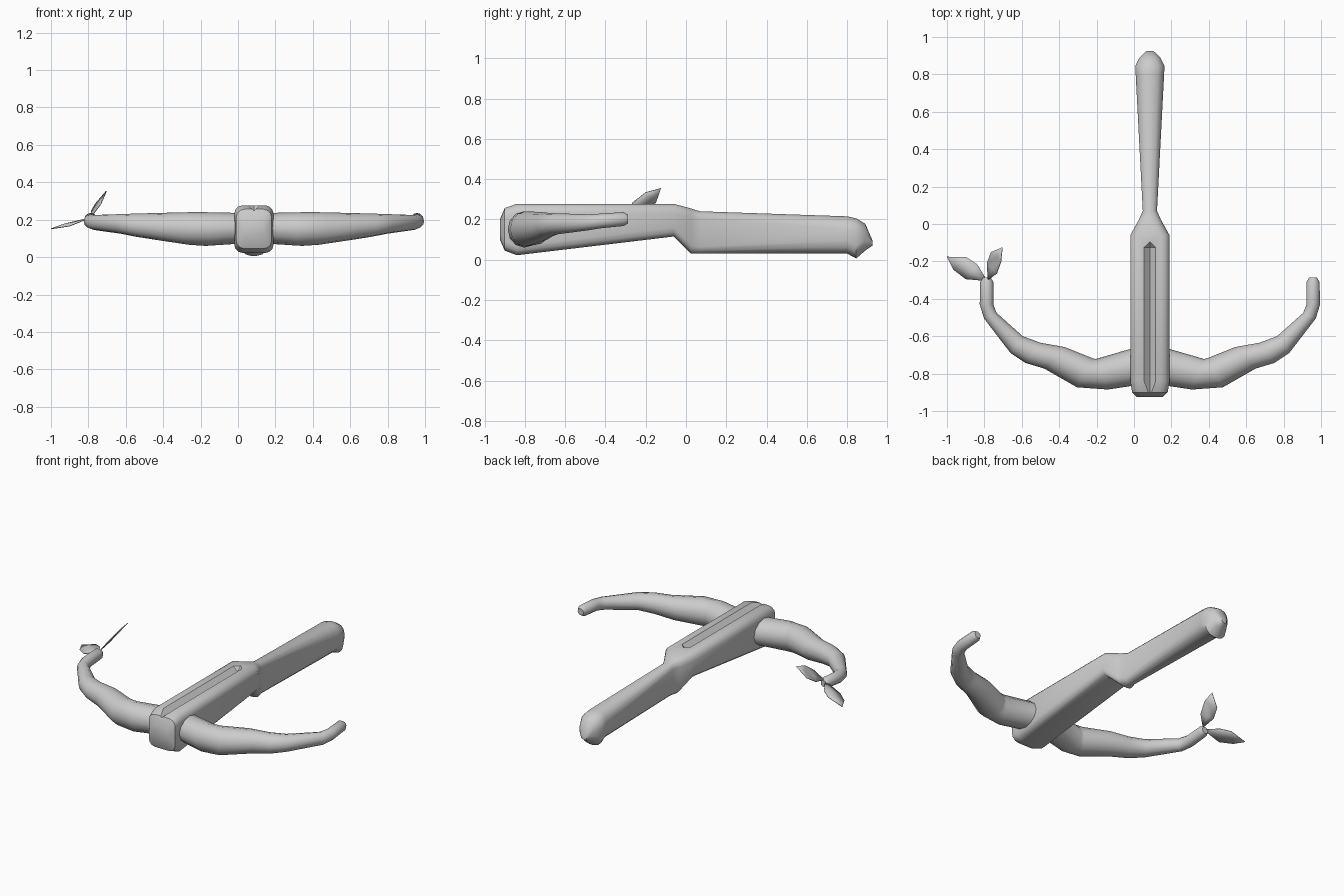
import bpy, bmesh, math
from mathutils import Vector

if "Cube" in bpy.data.objects:
    bpy.data.objects.remove(bpy.data.objects["Cube"])

CX = 0.085  # centre line of the crossbow


def make(name, verts, faces, smooth=35):
    me = bpy.data.meshes.new(name)
    bm = bmesh.new()
    vs = [bm.verts.new(v) for v in verts]
    for f in faces:
        bm.faces.new([vs[i] for i in f])
    bmesh.ops.recalc_face_normals(bm, faces=bm.faces)
    bm.to_mesh(me)
    bm.free()
    ob = bpy.data.objects.new(name, me)
    bpy.context.collection.objects.link(ob)
    if smooth:
        shade(ob, smooth)
    return ob


def shade(ob, angle):
    bpy.ops.object.select_all(action='DESELECT')
    ob.select_set(True)
    bpy.context.view_layer.objects.active = ob
    bpy.ops.object.shade_smooth_by_angle(angle=math.radians(angle))


def loft(name, rings, smooth=35):
    n = len(rings[0])
    verts = [v for r in rings for v in r]
    faces = [(k * n + i, k * n + (i + 1) % n, (k + 1) * n + (i + 1) % n, (k + 1) * n + i)
             for k in range(len(rings) - 1) for i in range(n)]
    faces += [tuple(range(n)), tuple(range(len(verts) - n, len(verts)))]
    return make(name, verts, faces, smooth)


def rounded_ring(y, w, z0, z1, r):
    r = min(r, w * 0.95, (z1 - z0) * 0.48)
    h, zc = (z1 - z0) / 2, (z0 + z1) / 2
    ring = []
    for q, (sx, sz) in enumerate([(1, 1), (-1, 1), (-1, -1), (1, -1)]):
        for s in range(4):
            a = math.radians(90 * q + 30 * s)
            ring.append((CX + sx * (w - r) + r * math.cos(a), y,
                         zc + sz * (h - r) + r * math.sin(a)))
    return ring


# Stock: y, half width, bottom, top, corner radius
sections = [(-.924, .07, .10, .20, .04), (-.90, .095, .045, .256, .045),
            (-.84, .105, .022, .277, .045), (-.06, .105, .115, .277, .045),
            (.025, .058, .03, .254, .045), (.07, .038, .03, .24, .034),
            (.80, .076, .03, .215, .065), (.845, .078, .006, .205, .065),
            (.89, .055, .045, .178, .05), (.926, .018, .07, .095, .012)]
stock = loft("stock", [rounded_ring(*s) for s in sections])

# V-shaped bolt groove cut into the top of the stock
g, t, f = 0.031, 0.277, 0.248
k = .04 / (t - f) * g + g
zt = t + .04
groove = make("groove_cutter",
              [(CX - k, -1, zt), (CX + k, -1, zt), (CX, -1, f),
               (CX - k, -.125, zt), (CX + k, -.125, zt), (CX, -.125, f),
               (CX, -.095 + .04, zt)],
              [(0, 1, 2), (0, 2, 5, 3), (1, 4, 5, 2), (0, 3, 6, 4, 1), (3, 5, 6), (4, 6, 5)], 0)
groove.hide_render = True
groove.hide_viewport = True
cut = stock.modifiers.new("groove", 'BOOLEAN')
cut.object = groove
cut.operation = 'DIFFERENCE'
cut.solver = 'EXACT'

# Bow arms: inner x, y, outer x, y, bottom, top of each ring
arm = [(.11, -.645, .11, -.855, .075, .235), (.375, -.722, .31, -.885, .06, .24),
       (.39, -.718, .475, -.873, .066, .24), (.54, -.658, .65, -.773, .09, .236),
       (.67, -.635, .75, -.743, .108, .233), (.765, -.60, .83, -.69, .125, .23),
       (.905, -.475, .972, -.505, .145, .225), (.922, -.43, .995, -.43, .155, .228),
       (.922, -.31, .992, -.31, .167, .236), (.936, -.287, .978, -.287, .18, .222)]


def arm_ring(x0, y0, x1, y1, z0, z1, side):
    ring = []
    for i in range(12):
        a = math.tau * i / 12
        u = 0.5 + 0.5 * math.cos(a)
        x = x0 + (x1 - x0) * u - CX
        ring.append((CX + side * x, y0 + (y1 - y0) * u,
                     (z0 + z1) / 2 + (z1 - z0) / 2 * math.sin(a)))
    return ring


for label, side in (("right", 1), ("left", -1)):
    loft(label + "_bow_arm", [arm_ring(*a, side) for a in arm], 40)


# Leaves sprouting at the left arm tip
def leaf(name, base, left, right, tip):
    l, r = [Vector(p) for p in left], [Vector(p) for p in right]
    mid = [(a + b) / 2 for a, b in zip(l, r)]
    nrm = (l[0] - r[0]).cross(Vector(tip) - Vector(base)).normalized()
    mid = [m + nrm * 0.006 for m in mid]
    verts = [Vector(base), l[0], mid[0], r[0], l[1], mid[1], r[1], Vector(tip)]
    ob = make(name, verts, [(0, 2, 1), (0, 3, 2), (1, 2, 5, 4), (2, 3, 6, 5),
                            (4, 5, 7), (5, 6, 7)], 30)
    thick = ob.modifiers.new("thickness", 'SOLIDIFY')
    thick.thickness = 0.004
    return ob


leaf("outer_leaf", (-.785, -.305, .215),
     [(-.84, -.215, .20), (-.895, -.178, .187)],
     [(-.90, -.295, .168), (-.965, -.245, .158)], (-1.0, -.175, .153))
leaf("upper_leaf", (-.782, -.30, .222),
     [(-.787, -.21, .245), (-.765, -.15, .285)],
     [(-.735, -.265, .285), (-.713, -.20, .335)], (-.705, -.125, .355))
